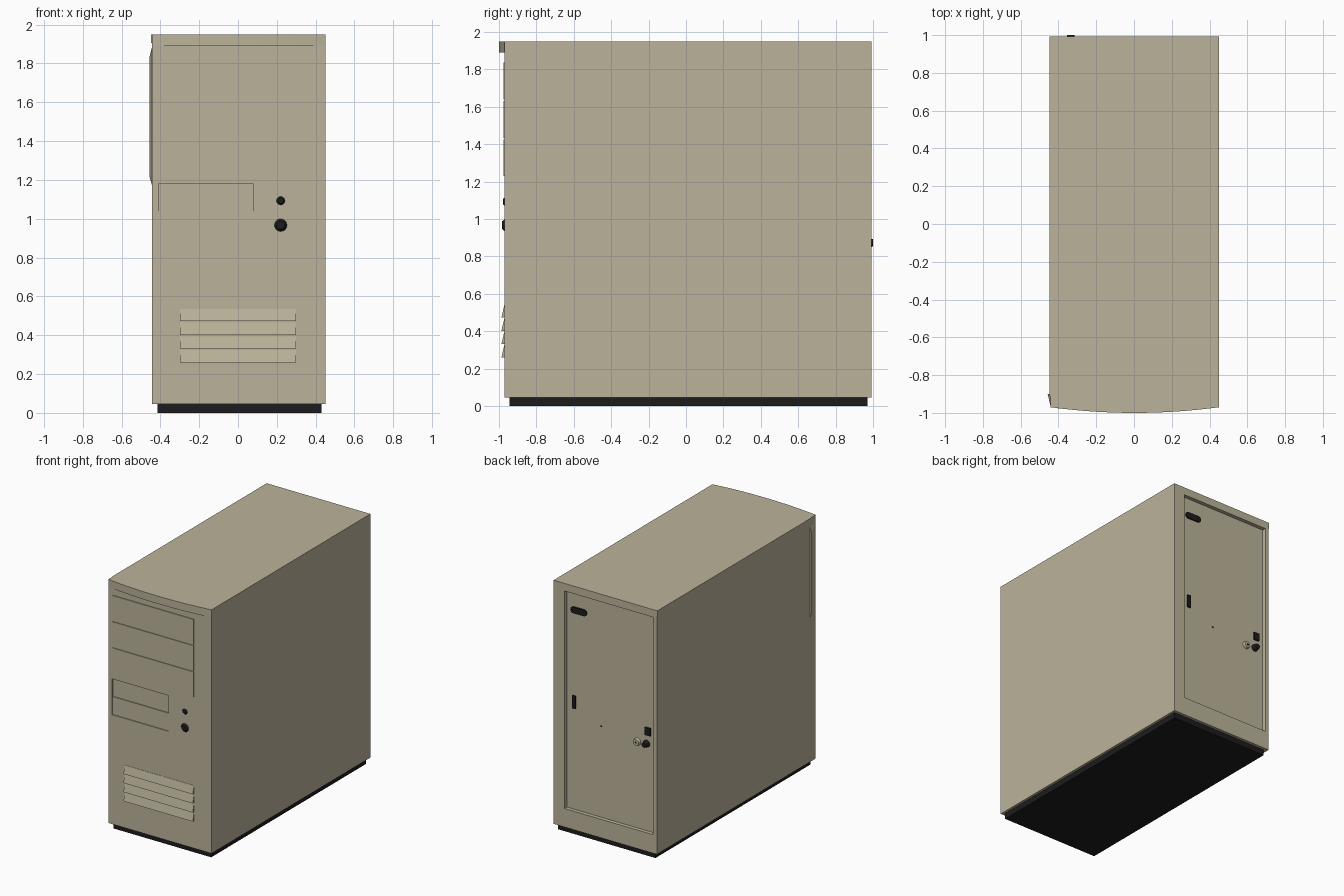
import bpy, bmesh, math
from mathutils import Matrix, Vector

if "Cube" in bpy.data.objects:
    bpy.data.objects.remove(bpy.data.objects["Cube"])


def material(name, rgb):
    m = bpy.data.materials.new(name)
    m.diffuse_color = (*rgb, 1)
    m.use_nodes = True
    m.node_tree.nodes["Principled BSDF"].inputs["Base Color"].default_value = m.diffuse_color
    return m


BEIGE = material("warm_beige", (0.50, 0.45, 0.325))
BLACK = material("soft_black", (0.012, 0.012, 0.012))


def finish(name, bm, mat):
    bmesh.ops.recalc_face_normals(bm, faces=bm.faces)
    me = bpy.data.meshes.new(name)
    bm.to_mesh(me)
    bm.free()
    me.materials.append(mat)
    ob = bpy.data.objects.new(name, me)
    bpy.context.collection.objects.link(ob)
    return ob


def box(name, x0, x1, y0, y1, z0, z1, mat=BEIGE):
    bm = bmesh.new()
    size = Matrix.Diagonal((x1 - x0, y1 - y0, z1 - z0, 1))
    centre = Matrix.Translation(((x0 + x1) / 2, (y0 + y1) / 2, (z0 + z1) / 2))
    bmesh.ops.create_cube(bm, size=1, matrix=centre @ size)
    return finish(name, bm, mat)


def prism(name, pts, shift, mat=BEIGE):
    """Extrude a flat polygon of 3D points along a vector."""
    bm = bmesh.new()
    face = bm.faces.new([bm.verts.new(p) for p in pts])
    new = bmesh.ops.extrude_face_region(bm, geom=[face])["geom"]
    for v in new:
        if isinstance(v, bmesh.types.BMVert):
            v.co += Vector(shift)
    return finish(name, bm, mat)


def knob(name, x, z, y_base, y_tip, r, mat=BLACK, tip=0.6):
    """Round button along y, narrowing to its tip."""
    bm = bmesh.new()
    turn = math.pi / 2 if y_tip < y_base else -math.pi / 2
    mat4 = Matrix.Translation((x, (y_base + y_tip) / 2, z)) @ Matrix.Rotation(turn, 4, "X")
    bmesh.ops.create_cone(bm, cap_ends=True, segments=20, radius1=r, radius2=r * tip,
                          depth=abs(y_tip - y_base), matrix=mat4)
    return finish(name, bm, mat)


def cut(target, cutter):
    mod = target.modifiers.new("recess", "BOOLEAN")
    mod.operation, mod.object, mod.solver = "DIFFERENCE", cutter, "EXACT"
    cutter.hide_render = True
    cutter.hide_viewport = True


L, R, FRONT, BACK, TOP = -0.443, 0.45, -0.97, 0.993, 1.95
FLOOR = BACK - 0.03

# case and plinth
case = box("case", L, R, FRONT, BACK, 0.045, TOP)
box("plinth", -0.415, 0.43, -0.945, 0.97, 0, 0.046, BLACK)
cut(case, box("back_recess_cutter", -0.412, 0.355, FLOOR, 1.1, 0.19, 1.89))
cut(case, box("small_bay_cutter", -0.41, 0.08, -1.1, FRONT + 0.012, 0.90, 1.18))

# bowed lip along the top of the front
arc = []
for i in range(17):
    t = i / 16
    arc.append((L + (R - L) * t, FRONT - 0.03 * (1 - (2 * t - 1) ** 2), 1.89))
prism("front_lip", arc, (0, 0, TOP - 1.89))

# three large drive covers and the lower small one
for i in range(3):
    z = 1.225 + 0.205 * i
    box(f"drive_cover_{i + 1}", -0.405, 0.30, FRONT - 0.006, FRONT + 0.002, z + 0.004, z + 0.201)
box("small_drive_cover", -0.409, 0.079, FRONT + 0.005, FRONT + 0.014, 0.901, 1.04)

# sloping vent louvres
for i in range(4):
    z = 0.26 + 0.071 * i
    prism(f"louvre_{i + 1}", [(-0.30, FRONT + 0.002, z), (-0.30, FRONT - 0.017, z),
                              (-0.30, FRONT - 0.002, z + 0.063), (-0.30, FRONT + 0.002, z + 0.063)],
          (0.60, 0, 0))

# front buttons
knob("reset_button", 0.22, 1.093, FRONT + 0.002, FRONT - 0.009, 0.023)
knob("power_button", 0.22, 0.967, FRONT + 0.002, FRONT - 0.013, 0.034)

# left side: trim along the top and finger wedge near the front
box("side_trim", L - 0.004, L + 0.002, -0.91, BACK, 1.905, TOP)
bm = bmesh.new()
f0, f1, b0, b1, o0, o1 = [bm.verts.new(p) for p in (
    (L + 0.001, -0.965, 1.17), (L + 0.001, -0.965, 1.89), (L + 0.001, -0.90, 1.17),
    (L + 0.001, -0.90, 1.89), (-0.457, -0.90, 1.22), (-0.457, -0.90, 1.83))]
for f in ((f0, f1, o1, o0), (b0, b1, o1, o0), (f0, b0, o0), (f1, b1, o1), (f0, f1, b1, b0)):
    bm.faces.new(f)
finish("finger_wedge", bm, BEIGE)

# back fittings inside the recess
slot = []
for i in range(20):
    a = 2 * math.pi * i / 20 + 0.01
    slot.append((0.25 + math.copysign(0.045, math.cos(a)) + 0.025 * math.cos(a),
                 FLOOR - 0.002, 1.75 + 0.025 * math.sin(a)))
prism("top_socket", slot, (0, 0.012, 0), BLACK)
box("tall_socket", 0.278, 0.305, FLOOR - 0.002, FLOOR + 0.012, 0.98, 1.08, BLACK)
knob("pin_hole", 0.06, 0.90, FLOOR - 0.002, FLOOR + 0.004, 0.008)
knob("round_jack", -0.254, 0.865, FLOOR - 0.002, FLOOR + 0.02, 0.03, BEIGE, 0.8)
knob("jack_hole", -0.254, 0.865, FLOOR, FLOOR + 0.022, 0.008, BLACK, 1)
knob("black_jack", -0.335, 0.872, FLOOR - 0.002, 1.0, 0.028, BLACK, 0.7)
box("square_socket", -0.37, -0.325, FLOOR - 0.002, FLOOR + 0.012, 0.94, 1.0, BLACK)
